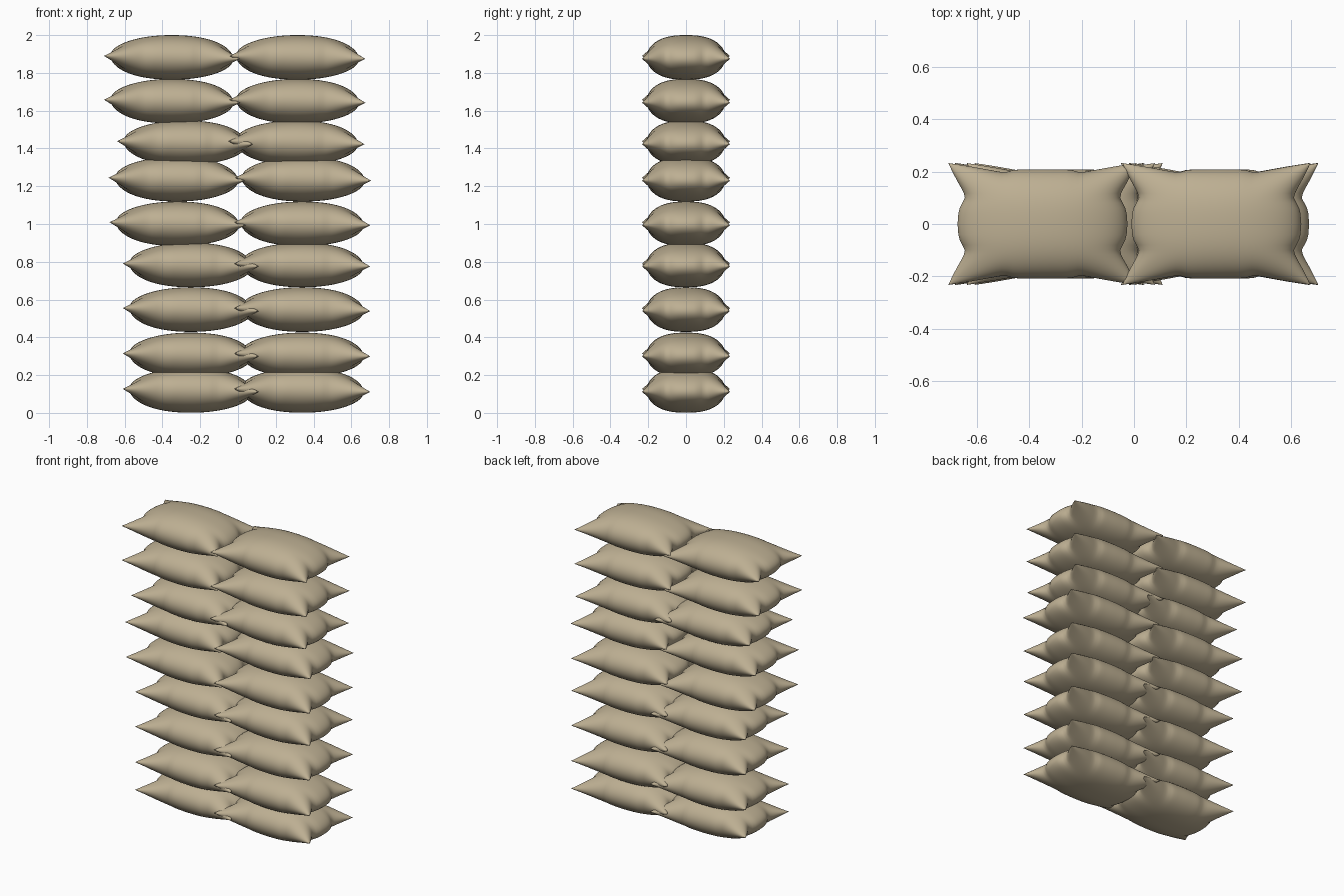
import bpy, bmesh, math

if "Cube" in bpy.data.objects:
    bpy.data.objects.remove(bpy.data.objects["Cube"])

burlap = bpy.data.materials.new("burlap tan")
burlap.diffuse_color = (0.51, 0.43, 0.29, 1)
burlap.use_nodes = True
burlap.node_tree.nodes["Principled BSDF"].inputs["Base Color"].default_value = burlap.diffuse_color

# rows: left bag centre x, right bag centre x, centre z
ROWS = [(-0.25, 0.34, 0.119), (-0.25, 0.34, 0.307), (-0.25, 0.34, 0.547),
        (-0.25, 0.34, 0.783), (-0.32, 0.34, 1.001), (-0.325, 0.345, 1.237),
        (-0.28, 0.31, 1.43), (-0.35, 0.315, 1.65), (-0.35, 0.315, 1.882)]
NU, NV, HALF_H = 44, 32, 0.118


def lerp_profile(t, pts):
    # smooth interpolation through (position, value) pairs
    t = abs(t)
    for (a, va), (b, vb) in zip(pts, pts[1:]):
        if t <= b:
            k = (t - a) / (b - a)
            return va + (vb - va) * k
    return pts[-1][1]


# outline of the stitched edge: belly, pinch, protruding corner
END = [(0, 0.325), (0.25, 0.321), (0.38, 0.307), (0.48, 0.296), (0.58, 0.303), (1, 0.36)]
SIDE = [(0, 0.209), (0.33, 0.208), (0.40, 0.200), (0.46, 0.198), (0.55, 0.203), (1, 0.233)]


def bag_point(i, j, sign):
    u = math.sin((2 * i / NU - 1) * math.pi / 2)
    v = math.sin((2 * j / NV - 1) * math.pi / 2)
    # the pinches fade towards the middle of the bag
    ax = 0.325 + (lerp_profile(v, END) - 0.325) * abs(u) ** 3
    by = 0.209 + (lerp_profile(u, SIDE) - 0.209) * abs(v) ** 3
    fu = max(0, 1 - abs(u) ** 2.1) ** 0.5
    fv = max(0, 1 - abs(v) ** 2.5) ** 0.5
    x = u * ax
    seam = -0.022 * x * max(abs(u), abs(v)) ** 4
    return (x, v * by, seam + sign * HALF_H * fu * fv)


def make_bag_mesh():
    bm = bmesh.new()
    for sign in (1, -1):
        g = [[bm.verts.new(bag_point(i, j, sign)) for j in range(NV + 1)]
             for i in range(NU + 1)]
        for i in range(NU):
            for j in range(NV):
                q = [g[i][j], g[i + 1][j], g[i + 1][j + 1], g[i][j + 1]]
                bm.faces.new(q if sign > 0 else q[::-1])
    bmesh.ops.remove_doubles(bm, verts=bm.verts, dist=0.0002)
    for f in bm.faces:
        f.smooth = True
    me = bpy.data.meshes.new("sandbag")
    bm.to_mesh(me)
    bm.free()
    me.materials.append(burlap)
    return me


# stack of bags, two per row
bag = make_bag_mesh()
for n, (xl, xr, z) in enumerate(ROWS, 1):
    for side, x in (("left", xl), ("right", xr)):
        ob = bpy.data.objects.new(f"sandbag_{side}_row_{n}", bag)
        ob.location = (x, 0, z)
        bpy.context.collection.objects.link(ob)
